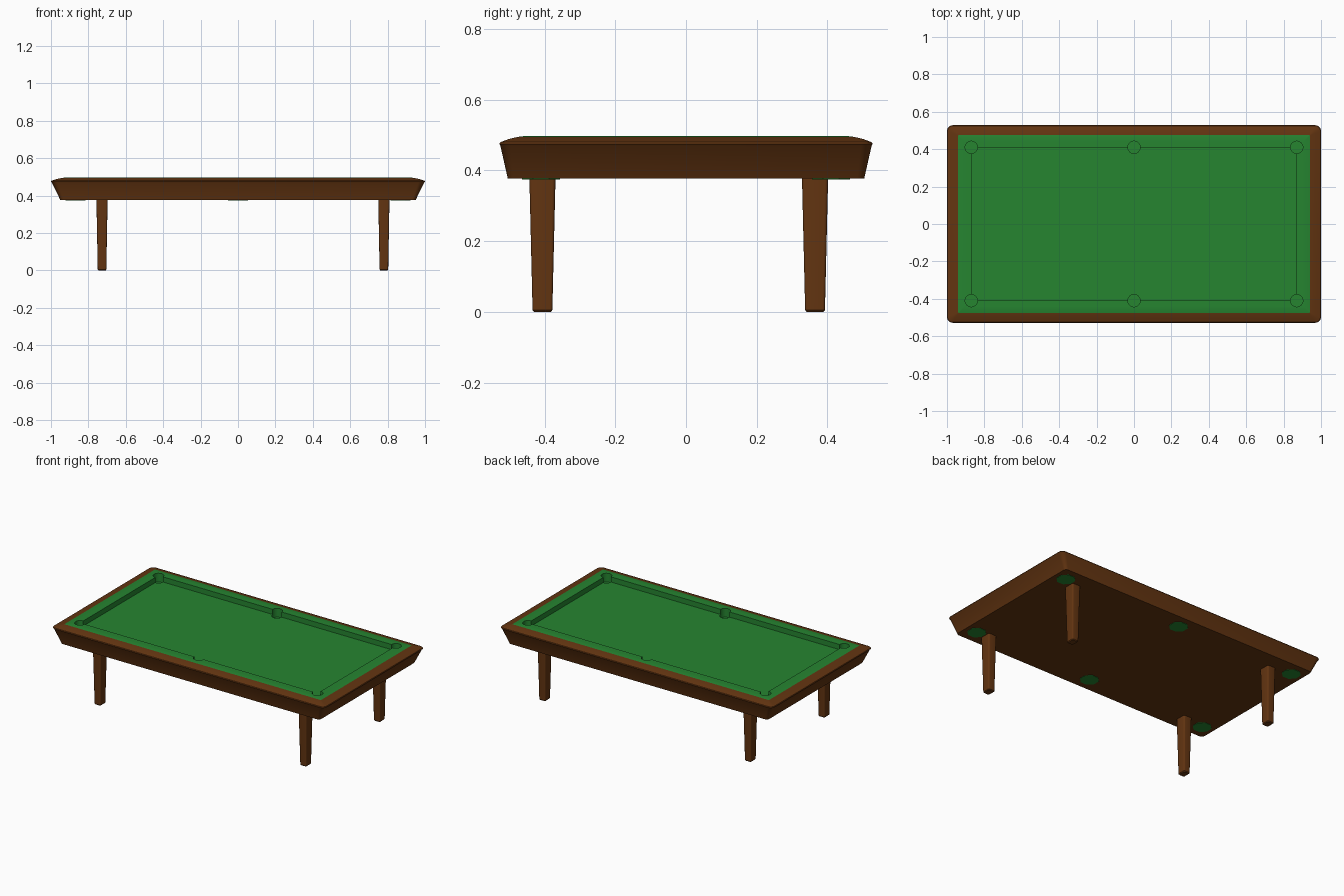
import bpy, bmesh, math
from mathutils import Matrix, Vector

cube = bpy.data.objects.get("Cube")
if cube:
    bpy.data.objects.remove(cube, do_unlink=True)


def material(name, colour):
    m = bpy.data.materials.new(name)
    m.use_nodes = True
    m.diffuse_color = (*colour, 1)
    bsdf = m.node_tree.nodes["Principled BSDF"]
    bsdf.inputs["Base Color"].default_value = (*colour, 1)
    bsdf.inputs["Roughness"].default_value = 0.7
    return m


WOOD, CLOTH = 0, 1
materials = [material("brown wood", (0.125, 0.035, 0.0055)),
             material("green cloth", (0.019, 0.232, 0.03))]


def finish(bm, name):
    bmesh.ops.recalc_face_normals(bm, faces=bm.faces)
    mesh = bpy.data.meshes.new(name)
    bm.to_mesh(mesh)
    bm.free()
    ob = bpy.data.objects.new(name, mesh)
    bpy.context.collection.objects.link(ob)
    for m in materials:
        mesh.materials.append(m)
    return ob


def smooth(ob):
    bpy.ops.object.select_all(action='DESELECT')
    ob.select_set(True)
    bpy.context.view_layer.objects.active = ob
    bpy.ops.object.shade_smooth_by_angle(angle=math.radians(30))


def rounded_loop(bm, hx, hy, z, r, steps=4):
    """Ring of vertices round a rectangle with rounded corners."""
    ring = []
    for i, (sx, sy) in enumerate([(1, 1), (-1, 1), (-1, -1), (1, -1)]):
        for k in range(steps + 1):
            a = math.pi / 2 * (i + k / steps)
            ring.append(bm.verts.new((sx * (hx - r) + r * math.cos(a),
                                      sy * (hy - r) + r * math.sin(a), z)))
    return ring


def loft(bm, sections):
    """Skin rings of (half x, half y, z, corner radius, material) and cap both ends."""
    rings = [rounded_loop(bm, *s[:4]) for s in sections]
    for lower, upper, s in zip(rings, rings[1:], sections):
        for j in range(len(lower)):
            k = (j + 1) % len(lower)
            bm.faces.new((lower[j], lower[k], upper[k], upper[j])).material_index = s[4]
    bm.faces.new(rings[0][::-1]).material_index = sections[0][4]
    bm.faces.new(rings[-1]).material_index = sections[-1][4]


# Table body: flared wooden apron, curved rail, cloth cushions and sunken bed
bm = bmesh.new()
loft(bm, [
    (0.950, 0.504, 0.377, 0.020, WOOD),
    (0.995, 0.525, 0.470, 0.030, WOOD),
    (1.000, 0.528, 0.475, 0.030, WOOD),
    (0.997, 0.525, 0.480, 0.028, WOOD),
    (0.970, 0.501, 0.489, 0.015, WOOD),
    (0.940, 0.475, 0.495, 0.002, CLOTH),
    (0.915, 0.450, 0.498, 0.002, CLOTH),
    (0.870, 0.410, 0.498, 0.002, CLOTH),
    (0.870, 0.410, 0.464, 0.002, CLOTH),
])
body = finish(bm, "table_body")

# Pockets: round wells cut into the bed and cushions
pockets = [(x, y) for x in (-0.87, 0, 0.87) for y in (-0.41, 0.41)]
bm = bmesh.new()
for x, y in pockets:
    bmesh.ops.create_cone(bm, cap_ends=True, segments=24, radius1=0.033, radius2=0.033,
                          depth=0.2, matrix=Matrix.Translation((x, y, 0.54)))
for f in bm.faces:
    f.material_index = CLOTH
cutter = finish(bm, "pocket_cutter")
cutter.hide_render = True
cut = body.modifiers.new("pockets", 'BOOLEAN')
cut.operation = 'DIFFERENCE'
cut.solver = 'EXACT'
cut.object = cutter
bpy.context.view_layer.objects.active = body
bpy.ops.object.modifier_apply(modifier=cut.name)
bpy.data.objects.remove(cutter, do_unlink=True)
smooth(body)

# Pocket bases: thin green plates showing on the underside
bm = bmesh.new()
for x, y in pockets:
    turn = Matrix.Rotation(math.pi / 8, 4, 'Z')
    bmesh.ops.create_cone(bm, cap_ends=True, segments=8, radius1=0.058, radius2=0.058,
                          depth=0.004, matrix=Matrix.Translation((x, y, 0.377)) @ turn)
for f in bm.faces:
    f.material_index = CLOTH
finish(bm, "pocket_bases")

# Legs: tapered posts with softened edges and feet
for side, x in (("right", -0.727), ("left", 0.780)):
    for end, y in (("front", -0.406), ("back", 0.365)):
        bm = bmesh.new()
        loft(bm, [
            (0.019, 0.024, 0.000, 0.005, WOOD),
            (0.023, 0.028, 0.005, 0.007, WOOD),
            (0.030, 0.037, 0.380, 0.009, WOOD),
        ])
        bmesh.ops.translate(bm, verts=bm.verts, vec=Vector((x, y, 0)))
        smooth(finish(bm, f"{end}_{side}_leg"))
